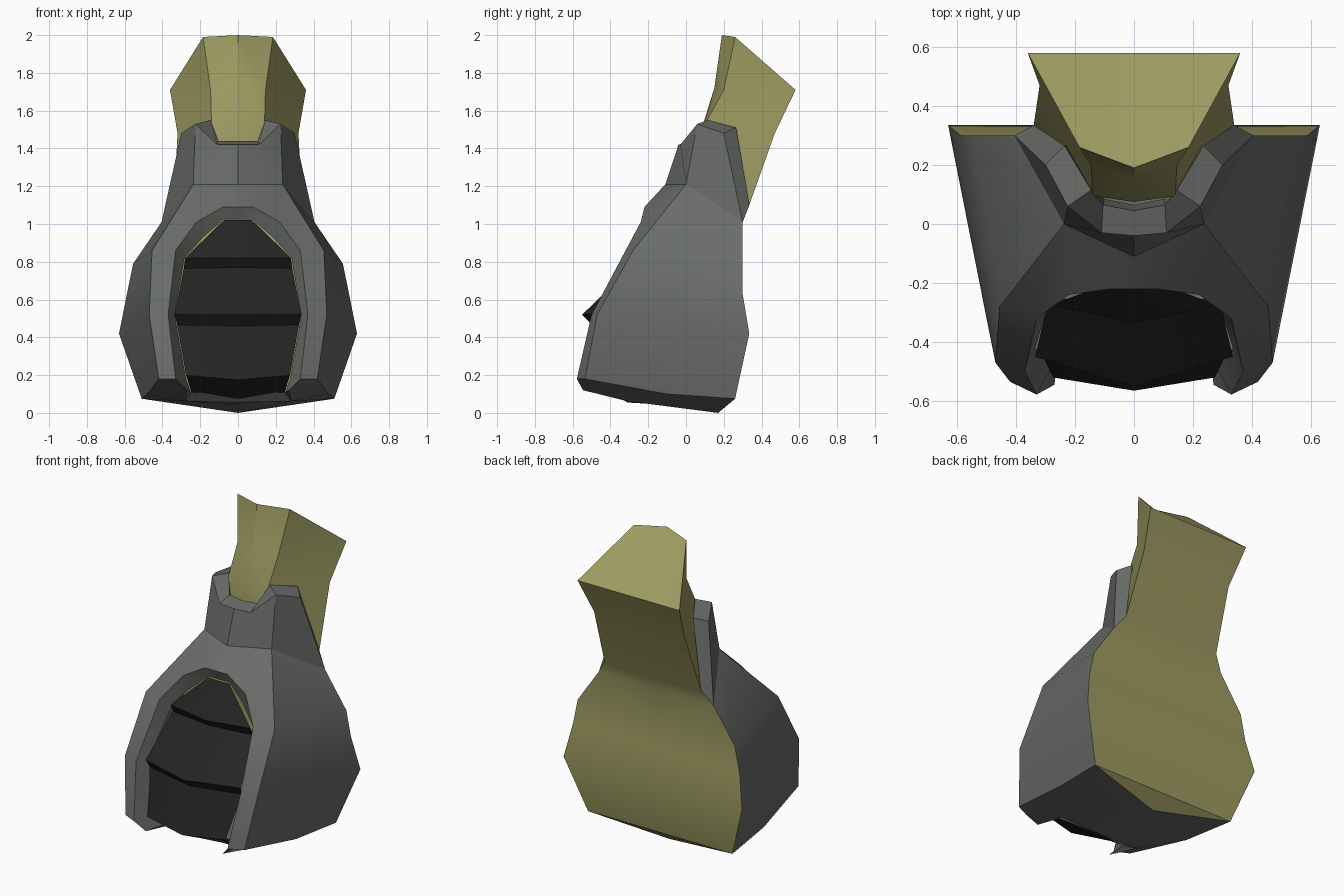
import bpy, bmesh, math
from mathutils import Vector

if "Cube" in bpy.data.objects:
    bpy.data.objects.remove(bpy.data.objects["Cube"])


def material(name, rgb):
    m = bpy.data.materials.new(name)
    m.diffuse_color = (*rgb, 1)
    m.use_nodes = True
    m.node_tree.nodes["Principled BSDF"].inputs["Base Color"].default_value = m.diffuse_color
    return m


GREY = material("shell grey", (0.14, 0.15, 0.14))
OLIVE = material("olive", (0.34, 0.33, 0.12))
BLACK = material("vent black", (0.018, 0.018, 0.018))


def build(name, faces, mat, ref, angle=30):
    """Make a mirrored mesh from half-side polygons, facing away from ref."""
    bm = bmesh.new()
    for f in faces:
        for s in (1, -1):
            pts = []
            for x, y, z in f:
                p = (x * s, y, z)
                if p not in pts:
                    pts.append(p)
            if len(pts) > 2:
                bm.faces.new([bm.verts.new(p) for p in pts])
    bmesh.ops.remove_doubles(bm, verts=bm.verts, dist=0.0005)
    bmesh.ops.recalc_face_normals(bm, faces=bm.faces)
    ref = Vector(ref)
    side = sum(f.calc_area() * f.normal.dot((f.calc_center_median() - ref).normalized())
               for f in bm.faces)
    if side < 0:
        bmesh.ops.reverse_faces(bm, faces=bm.faces)
    me = bpy.data.meshes.new(name)
    bm.to_mesh(me)
    bm.free()
    me.materials.append(mat)
    ob = bpy.data.objects.new(name, me)
    bpy.context.collection.objects.link(ob)
    bpy.ops.object.select_all(action='DESELECT')
    ob.select_set(True)
    bpy.context.view_layer.objects.active = ob
    bpy.ops.object.shade_smooth_by_angle(angle=math.radians(angle))
    return ob


def strip(a, b):
    """Quads between two chains of equal length."""
    return [(a[i], a[i + 1], b[i + 1], b[i]) for i in range(len(a) - 1)]


# Collar rim: outer and inner edge, from the centre front to the back
O = [(0, -.04, 1.42), (.11, -.03, 1.42), (.225, .06, 1.53), (.30, .20, 1.48), (.405, .30, 1.01)]
N = [(0, .045, 1.44), (.105, .065, 1.44), (.145, .115, 1.55), (.235, .265, 1.51), (.34, .335, 1.10)]
# Side ridge, frame ridge and opening edge, from top to bottom
M0 = (0, -.11, 1.21)
R = [(.237, 0, 1.21), (.455, -.28, .86), (.47, -.47, .52), (.42, -.535, .18)]
F = [(0, -.22, 1.09), (.08, -.22, 1.09), (.22, -.24, 1.01), (.33, -.32, .86),
     (.37, -.50, .52), (.33, -.578, .18), (.27, -.545, .12)]
I = [(0, -.19, 1.025), (.075, -.19, 1.025), (.185, -.215, .93), (.283, -.25, .82),
     (.335, -.42, .52), (.275, -.48, .18), (.25, -.40, .11)]
# Rear outline of the body, and the underside points
B = [O[4], (.555, .30, .79), (.588, .30, .63), (.63, .335, .42), (.51, .26, .075)]
S, G, G0 = (.48, -.10, .10), (.28, -.31, .062), (0, -.31, .055)
D, C = (0, -.06, .04), (0, .17, 0)

# Grey outer shell
shell = [
    (O[0], O[1], R[0], M0), (O[1], O[2], R[0]),
    (M0, R[0], F[1], F[0]), (R[0], F[2], F[1]),
    (O[2], O[3], R[0]), (R[0], O[3], O[4]),
    (R[0], O[4], B[1], R[1]), (R[1], B[1], B[2]),
    (R[1], B[2], B[3], R[2]), (R[2], B[3], B[4], S, R[3]),
    (R[3], S, G), (S, B[4], C, D, G), (D, G0, G),
    (F[5], R[3], G, F[6]), (F[6], G, I[6]),
    (I[6], G, G0, (0, -.30, .095)),
]
shell += strip(R, F[2:6]) + strip(F, I) + strip(O, N)
shell += strip(N[:4], [(x * .95, y + .02, z - .2) for x, y, z in N[:4]])
build("outer_shell", shell, GREY, (0, 0, .6))

# Olive back plate: straight across, with a shallow point at the bottom
back_chain = [N[4]] + B
back = strip(back_chain, [(0, y, z) for x, y, z in back_chain])
back.append((B[4], C, (0, B[4][1], B[4][2])))
build("back_plate", back, OLIVE, (0, -.5, .5))

# Olive neck: folded front, straight back and sloping cap
rows = [
    [(0, .19, 2.0), (.185, .26, 1.99), (.36, .58, 1.71)],
    [(0, .15, 1.72), (.145, .20, 1.71), (.36, .58, 1.71)],
    [(0, .075, 1.48), (.14, .095, 1.52), (.32, .47, 1.48)],
    [(0, .08, 1.20), (.15, .13, 1.20), (.34, .335, 1.10)],
]
neck = []
for a, b in zip(rows, rows[1:]):
    neck += strip(a, b)
    ra, rb = a[2], b[2]
    if ra != rb:
        neck.append((ra, rb, (0, *rb[1:]), (0, *ra[1:])))
neck.append((*rows[0], (0, .58, 1.71)))
build("neck", neck, OLIVE, (0, .27, 1.5))

# Black louvred vent: half width, side y, centre y, side z, centre z
louvres = [
    (.075, -.195, -.20, 1.02, 1.02), (.28, -.275, -.335, .82, .82),
    (.287, -.245, -.29, .765, .77), (.335, -.45, -.55, .52, .52),
    (.322, -.42, -.49, .465, .46), (.275, -.52, -.565, .20, .175),
    (.25, -.41, -.40, .12, .095), (.25, -.29, -.29, .09, .07),
]
build("front_vent",
      strip([(w, ys, zs) for w, ys, yc, zs, zc in louvres],
            [(0, yc, zc) for w, ys, yc, zs, zc in louvres]),
      BLACK, (0, .5, .6), 20)
